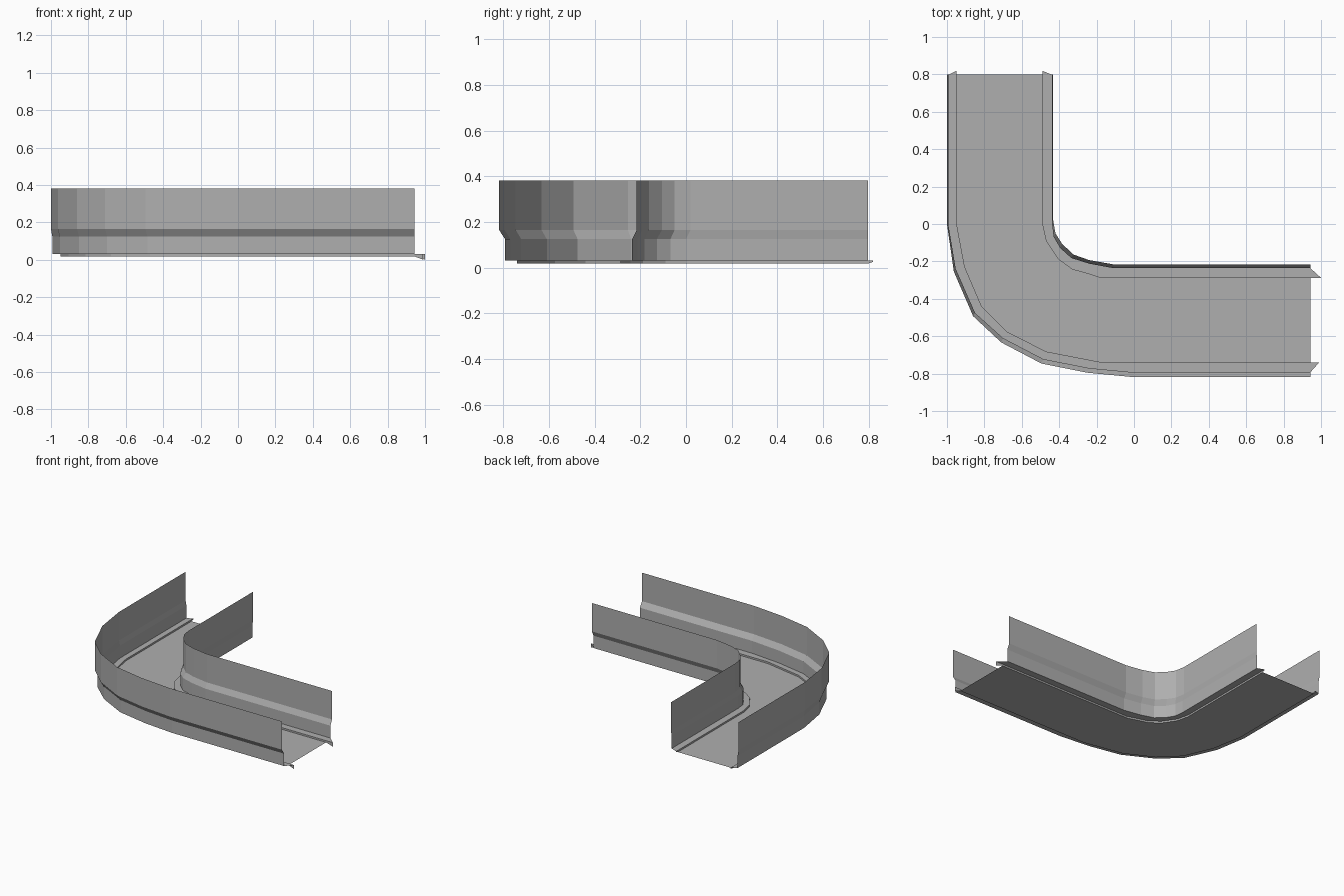
import bpy

if "Cube" in bpy.data.objects:
    bpy.data.objects.remove(bpy.data.objects["Cube"])

# Heights of the cross-section
Z_TOP, Z_STEP_HI, Z_STEP_LO = 0.381, 0.165, 0.125
Z_LEDGE, Z_FLOOR = 0.031, 0.018
Y_END, X_END = 0.798, 0.943

# Dark grey sheet metal
metal = bpy.data.materials.new("dark_grey")
metal.diffuse_color = (0.43, 0.43, 0.43, 1)
metal.use_nodes = True
metal.node_tree.nodes["Principled BSDF"].inputs["Base Color"].default_value = metal.diffuse_color


# Plan curves around the bend; straight arms are added by path()
def path(bend):
    return [(bend[0][0], Y_END)] + bend + [(X_END, bend[-1][1])]


outer_top = path([(-1, 0), (-.963, -.255), (-.86, -.493), (-.71, -.633),
                  (-.495, -.746), (-.25, -.795), (0, -.819)])
outer_low = path([(-.993, 0), (-.953, -.24), (-.85, -.475), (-.7, -.61),
                  (-.485, -.722), (-.24, -.77), (0, -.793)])
outer_lip = path([(-.95, .01), (-.905, -.23), (-.815, -.44), (-.68, -.575),
                  (-.47, -.682), (-.17, -.74), (0, -.74)])
inner_top = path([(-.432, .02), (-.42, -.05), (-.385, -.105), (-.325, -.163),
                  (-.24, -.193), (-.11, -.216), (0, -.216)])
inner_low = path([(-.438, 0), (-.43, -.068), (-.395, -.128), (-.335, -.182),
                  (-.24, -.212), (-.11, -.236), (0, -.236)])
inner_lip = path([(-.49, 0), (-.47, -.09), (-.405, -.188), (-.33, -.243),
                  (-.25, -.265), (-.18, -.288), (0, -.288)])


def loft(name, rows, extra=None):
    """Skin quads between successive (plan curve, height) rows."""
    n = len(rows[0][0])
    verts = [(x, y, z) for curve, z in rows for x, y in curve]
    faces = [(r * n + i, r * n + i + 1, (r + 1) * n + i + 1, (r + 1) * n + i)
             for r in range(len(rows) - 1) for i in range(n - 1)]
    for poly in extra or []:
        faces.append(tuple(range(len(verts), len(verts) + len(poly))))
        verts += poly
    mesh = bpy.data.meshes.new(name)
    mesh.from_pydata(verts, [], faces)
    mesh.update()
    mesh.materials.append(metal)
    obj = bpy.data.objects.new(name, mesh)
    bpy.context.collection.objects.link(obj)
    return obj


def flare(low, lip, end, dx, dy, drop):
    """Pointed tongue where the ledge and lip overrun the channel end."""
    (wx, wy), (lx, ly) = low[end], lip[end]
    a, b = (wx, wy, Z_LEDGE), (lx, ly, Z_LEDGE)
    tip = (lx + dx, ly + dy, Z_LEDGE)
    return [[a, b, tip],
            [b, tip, (lx + dx, ly + dy, drop), (lx, ly, Z_FLOOR)]]


# Walls with a stepped-out upper half, plus ledge and lip at the foot
for side, top, low, lip, over in (("outer", outer_top, outer_low, outer_lip, .047),
                                  ("inner", inner_top, inner_low, inner_lip, .057)):
    loft(side + "_wall", [(top, Z_TOP), (top, Z_STEP_HI),
                          (low, Z_STEP_LO), (low, Z_LEDGE)])
    tongues = flare(low, lip, 0, 0, .021, .025) + flare(low, lip, -1, over, 0, 0)
    loft(side + "_ledge", [(low, Z_LEDGE), (lip, Z_LEDGE), (lip, Z_FLOOR)], tongues)

# Floor between the two lips
loft("floor", [(outer_lip, Z_FLOOR), (inner_lip, Z_FLOOR)])
